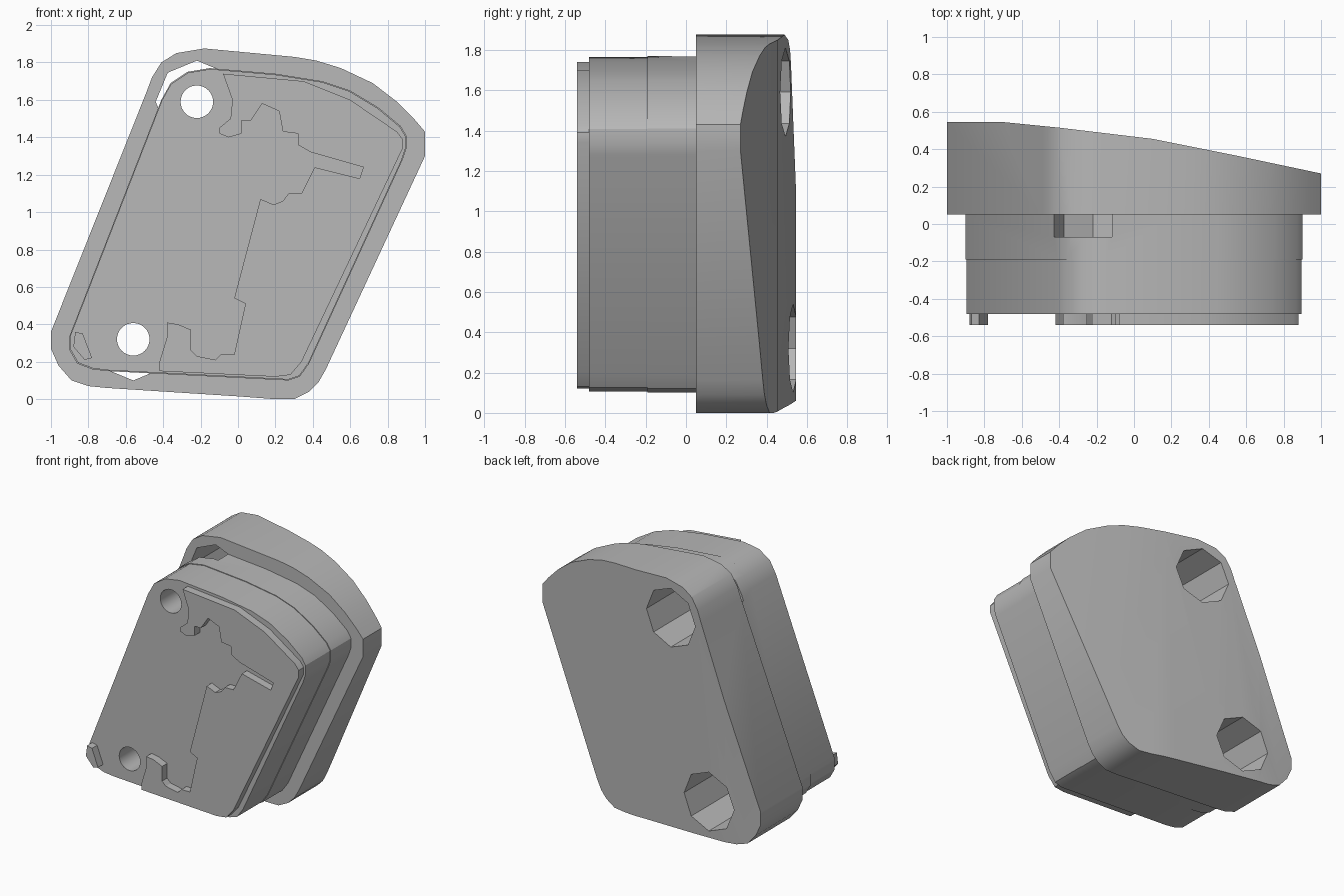
import bpy, bmesh
from math import sin, cos, tau
from mathutils import Vector

default_cube = bpy.data.objects.get("Cube")
if default_cube:
    bpy.data.objects.remove(default_cube, do_unlink=True)

# Single grey material
grey = bpy.data.materials.new("plain_grey")
grey.use_nodes = True
colour = (0.48, 0.48, 0.48, 1)
grey.diffuse_color = colour
grey.node_tree.nodes["Principled BSDF"].inputs["Base Color"].default_value = colour


def prism(name, outline, front, back, planes=()):
    """Extrude an (x, z) outline along y, then trim the back with planes."""
    bm = bmesh.new()
    face = bm.faces.new([bm.verts.new((x, front, z)) for x, z in outline])
    extruded = bmesh.ops.extrude_face_region(bm, geom=[face])["geom"]
    moved = [g for g in extruded if isinstance(g, bmesh.types.BMVert)]
    bmesh.ops.translate(bm, vec=(0, back - front, 0), verts=moved)
    bmesh.ops.recalc_face_normals(bm, faces=bm.faces)
    for point, normal in planes:
        geom = bm.verts[:] + bm.edges[:] + bm.faces[:]
        cut = bmesh.ops.bisect_plane(bm, geom=geom, dist=1e-5, plane_co=point,
                                     plane_no=normal, clear_outer=True)["geom_cut"]
        edges = [g for g in cut if isinstance(g, bmesh.types.BMEdge)]
        bmesh.ops.holes_fill(bm, edges=edges, sides=0)
    bmesh.ops.recalc_face_normals(bm, faces=bm.faces)
    mesh = bpy.data.meshes.new(name)
    bm.to_mesh(mesh)
    bm.free()
    mesh.materials.append(grey)
    obj = bpy.data.objects.new(name, mesh)
    bpy.context.collection.objects.link(obj)
    return obj


def hundredths(points):
    return [(x / 100, z / 100) for x, z in points]


def ring(centre, radius, sides):
    cx, cz = centre
    return [(cx + radius * cos(tau * i / sides), cz + radius * sin(tau * i / sides))
            for i in range(sides)]


def select_only(obj):
    bpy.ops.object.select_all(action='DESELECT')
    obj.select_set(True)
    bpy.context.view_layer.objects.active = obj


def drill(obj, cutter):
    select_only(obj)
    mod = obj.modifiers.new("drill", 'BOOLEAN')
    mod.operation = 'DIFFERENCE'
    mod.solver = 'EXACT'
    mod.object = cutter
    bpy.ops.object.modifier_apply(modifier=mod.name)


# Outlines as seen from the front
flange_outline = hundredths([
    (-100, 36), (-100, 27), (-96, 18), (-89, 10), (-80, 7), (-70, 6), (0, 1.5),
    (20, 0), (30, 0), (38, 4), (43, 9), (47, 16), (100, 130), (100, 143),
    (94, 150), (85, 159), (72, 169), (55, 177), (42, 181), (30, 183),
    (-18, 187.5), (-33, 185), (-41, 180), (-46, 172), (-49, 164)])
body_outline = hundredths([
    (-90, 34), (-90, 26), (-86, 19), (-78, 16), (-70, 15), (27, 10), (33, 12),
    (38, 19), (88, 128), (90, 134), (90, 141), (87, 146), (75, 156), (60, 165),
    (45, 170), (20, 174), (-15, 177), (-27, 175), (-36, 169), (-41, 160)])
plate_outline = hundredths([
    (-8, 174), (35, 170), (60, 160), (85, 143), (88, 139), (88, 134), (34, 20),
    (28, 13), (20, 12), (-42, 15), (-42, 20), (-38, 33), (-38, 41), (-32, 40),
    (-25, 37), (-25, 26), (-22, 23), (-12, 21), (-9, 24), (-2, 24), (4, 51),
    (-2, 54), (12, 107), (19, 104), (24, 106), (27, 110), (34, 110), (41, 124),
    (65, 118), (67, 124), (39, 132), (32, 136), (32, 142), (24, 143), (22, 154),
    (13, 158), (7, 149), (2, 149), (2, 142), (-5, 140), (-10, 142), (-10, 145),
    (-4, 150), (-3, 160)])
tab_outline = hundredths([(-87, 36), (-83, 35), (-78, 22), (-82, 21), (-88, 28)])

# Flange with a gently curved, sloping back
slope = [(-1, .545), (-.7, .545), (-.4, .515), (.1, .455), (.55, .365), (1, .27)]
planes = [(Vector((x, y, 0)), Vector((y - v, u - x, 0)))
          for (x, y), (u, v) in zip(slope, slope[1:])]
flange = prism("flange", flange_outline, 0.05, 0.7, planes)

# Body in two steps, the front one slightly smaller
mid_z = 0.94
front_outline = [(x * .994, mid_z + (z - mid_z) * .994) for x, z in body_outline]
body_base = prism("body_base", body_outline, -0.19, 0.05)
body_front = prism("body_front", front_outline, -0.48, -0.19)

# Raised plate and small tab on the front
plate = prism("raised_plate", plate_outline, -0.54, -0.48)
tab = prism("corner_tab", tab_outline, -0.54, -0.48)

# Screw holes: narrow bore in front, wide eight-sided pocket from the back
for centre in ((-.22, 1.59), (-.56, .32)):
    bore = prism("bore_cutter", ring(centre, .087, 32), -1, 1)
    pocket = prism("pocket_cutter", ring(centre, .22, 8), -0.07, 1)
    drill(body_front, bore)
    drill(body_base, bore)
    drill(body_base, pocket)
    drill(flange, pocket)
    for cutter in (bore, pocket):
        bpy.data.objects.remove(cutter, do_unlink=True)

# Smooth the rounded corners, keep the edges sharp
for obj in (flange, body_base, body_front, plate, tab):
    select_only(obj)
    bpy.ops.object.shade_smooth_by_angle(angle=0.5)
